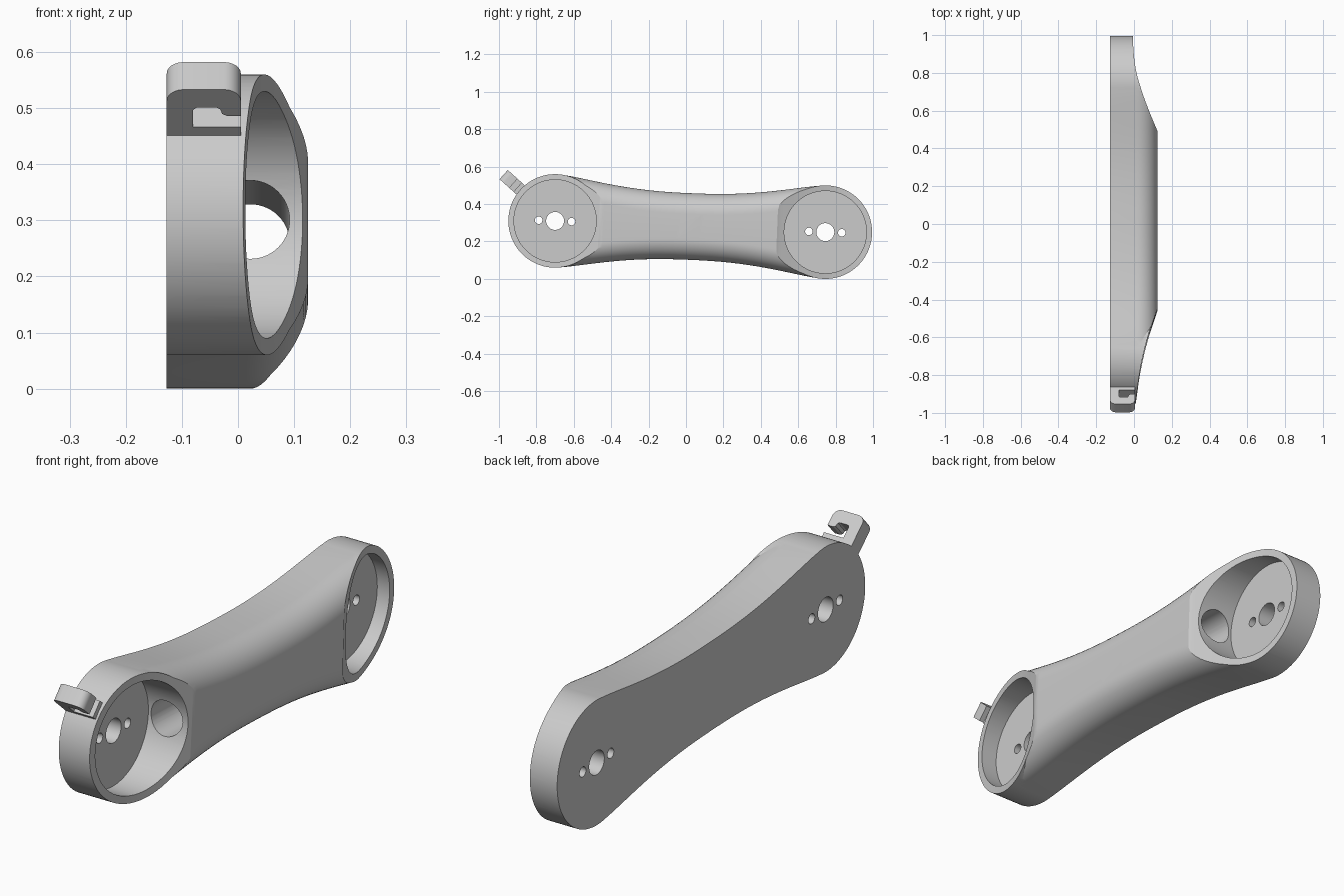
import bpy, bmesh, math
from mathutils import Vector, Matrix

cube = bpy.data.objects.get("Cube")
if cube:
    bpy.data.objects.remove(cube, do_unlink=True)

BACK, FACE, FLOOR = -0.127, 0.125, -0.06
REACH, RADIUS, WAIST = 0.723, 0.25, 0.178
PLACE = Matrix.Translation((0, 0.0225, 0.28)) @ Matrix.Rotation(-0.0415, 4, 'X')

grey = bpy.data.materials.new("plain grey")
grey.use_nodes = True
grey.diffuse_color = (0.6, 0.6, 0.6, 1)
grey.node_tree.nodes["Principled BSDF"].inputs["Base Color"].default_value = (0.6, 0.6, 0.6, 1)


def loft(name, rings):
    """Closed solid through matching rings of points."""
    bm = bmesh.new()
    rows = [[bm.verts.new(p) for p in ring] for ring in rings]
    n = len(rows[0])
    for a, b in zip(rows, rows[1:]):
        for i in range(n):
            bm.faces.new((a[i], a[(i + 1) % n], b[(i + 1) % n], b[i]))
    bm.faces.new(rows[0])
    bm.faces.new(rows[-1][::-1])
    bmesh.ops.recalc_face_normals(bm, faces=bm.faces)
    mesh = bpy.data.meshes.new(name)
    bm.to_mesh(mesh)
    bm.free()
    mesh.materials.append(grey)
    ob = bpy.data.objects.new(name, mesh)
    bpy.context.collection.objects.link(ob)
    return ob


def disc(name, y, z, r, x0, x1, n=96):
    """Cylinder along x."""
    angles = [2 * math.pi * i / n for i in range(n)]
    return loft(name, [[(x, y + r * math.cos(a), z + r * math.sin(a)) for a in angles]
                       for x in (x0, x1)])


def combine(target, tool, operation):
    """Apply a boolean and discard the tool."""
    tool.hide_render = True
    mod = target.modifiers.new("cut", 'BOOLEAN')
    mod.operation, mod.solver, mod.object = operation, 'EXACT', tool
    bpy.context.view_layer.objects.active = target
    bpy.ops.object.modifier_apply(modifier=mod.name)
    bpy.data.objects.remove(tool, do_unlink=True)


def smooth(ob):
    bpy.ops.object.select_all(action='DESELECT')
    ob.select_set(True)
    bpy.context.view_layer.objects.active = ob
    bpy.ops.object.shade_smooth_by_angle(angle=math.radians(25))


def spline(points, steps=6):
    """Smooth curve through 2D points."""
    pts = [Vector(p) for p in points]
    pts = [2 * pts[0] - pts[1]] + pts + [2 * pts[-1] - pts[-2]]
    out = []
    for a, b, c, d in zip(pts, pts[1:], pts[2:], pts[3:]):
        for k in range(steps):
            t = k / steps
            out.append(0.5 * (2 * b + (c - a) * t + (2 * a - 5 * b + 4 * c - d) * t * t
                              + (3 * b - a - 3 * c + d) * t ** 3))
    return out + [pts[-2]]


# Waisted arm with a flat back and rounded front edges
def arm_section(y, fillet=0.11, steps=12):
    t = abs(y) / REACH
    half = WAIST + (RADIUS - WAIST) * (1 - (1 - t ** 2.4) ** 1.5)
    arc = [(FACE - fillet + fillet * math.sin(a), half - fillet + fillet * math.cos(a))
           for a in (math.pi / 2 * i / steps for i in range(steps + 1))]
    side = [(BACK, half)] + arc
    return [(x, y, z) for x, z in side] + [(x, y, -z) for x, z in reversed(side)]


STATIONS = 56
arm = loft("arm", [arm_section(REACH * (2 * i / STATIONS - 1)) for i in range(STATIONS + 1)])

# Round end housings
for side in (-1, 1):
    combine(arm, disc("housing", side * REACH, 0, RADIUS, BACK, FACE + 0.02), 'UNION')

# Sweeping front face that thins towards both ends
front_end = spline([(-1.02, 0.003), (-0.92, 0.016), (-0.82, 0.03), (-0.72, 0.05),
                    (-0.62, 0.076), (-0.53, 0.106), (-0.475, FACE)])
back_end = spline([(0.465, FACE), (0.49, 0.113), (0.58, 0.075), (0.67, 0.042),
                   (0.77, 0.013), (0.88, -0.002), (1.02, -0.008)])
profile = [(p.y, p.x) for p in front_end + back_end]
profile += [(0.4, 1.02), (0.4, -1.02)]
combine(arm, loft("front_trim", [[(x, y, z) for x, y in profile] for z in (-0.5, 0.5)]),
        'DIFFERENCE')

# Pockets with a centre hole and two screw holes each
for side in (-1, 1):
    y = side * REACH
    combine(arm, disc("pocket", y, 0, 0.22, FLOOR, 0.3), 'DIFFERENCE')
    for offset, r in ((0, 0.048), (-0.088, 0.02), (0.088, 0.02)):
        combine(arm, disc("hole", y + offset, 0, r, -0.3, 0.0, 40), 'DIFFERENCE')

# Cable bore joining the pockets
turn = [2 * math.pi * i / 56 for i in range(56)]
bore = loft("bore", [[(0.022 + 0.07 * math.cos(a), y, 0.07 * math.sin(a)) for a in turn]
                     for y in (-REACH, REACH)])
combine(arm, bore, 'DIFFERENCE')
arm.data.transform(PLACE)
smooth(arm)

# Hooked cable clip standing out from the front housing
hub = PLACE @ Vector((0, -REACH, 0))
angle = math.radians(138)
out = Vector((0, math.cos(angle), math.sin(angle)))
across = Vector((0, -math.sin(angle), math.cos(angle)))


def clip_plate(name, outline, half):
    return loft(name, [[hub + Vector((x, 0, 0)) + out * r + across * s for x, r in outline]
                       for s in (-half, half)])


def corner(x, r, radius, start):
    return [(x + radius * math.cos(a), r + radius * math.sin(a))
            for a in (math.radians(start + 15 * i) for i in range(7))]


left, right, tip = BACK, 0.005, 0.37
outline = [(left, 0.228), (right, 0.228)]
outline += corner(right - 0.03, tip - 0.03, 0.03, 0) + corner(left + 0.03, tip - 0.03, 0.03, 90)
clip = clip_plate("cable_clip", outline, 0.033)
slot = [(-0.08, 0.27), (0.05, 0.27), (0.05, 0.3), (-0.02, 0.3), (-0.028, 0.305),
        (-0.032, 0.318), (-0.038, 0.322), (-0.074, 0.322), (-0.08, 0.316)]
combine(clip, clip_plate("clip_slot", slot, 0.1), 'DIFFERENCE')
smooth(clip)
